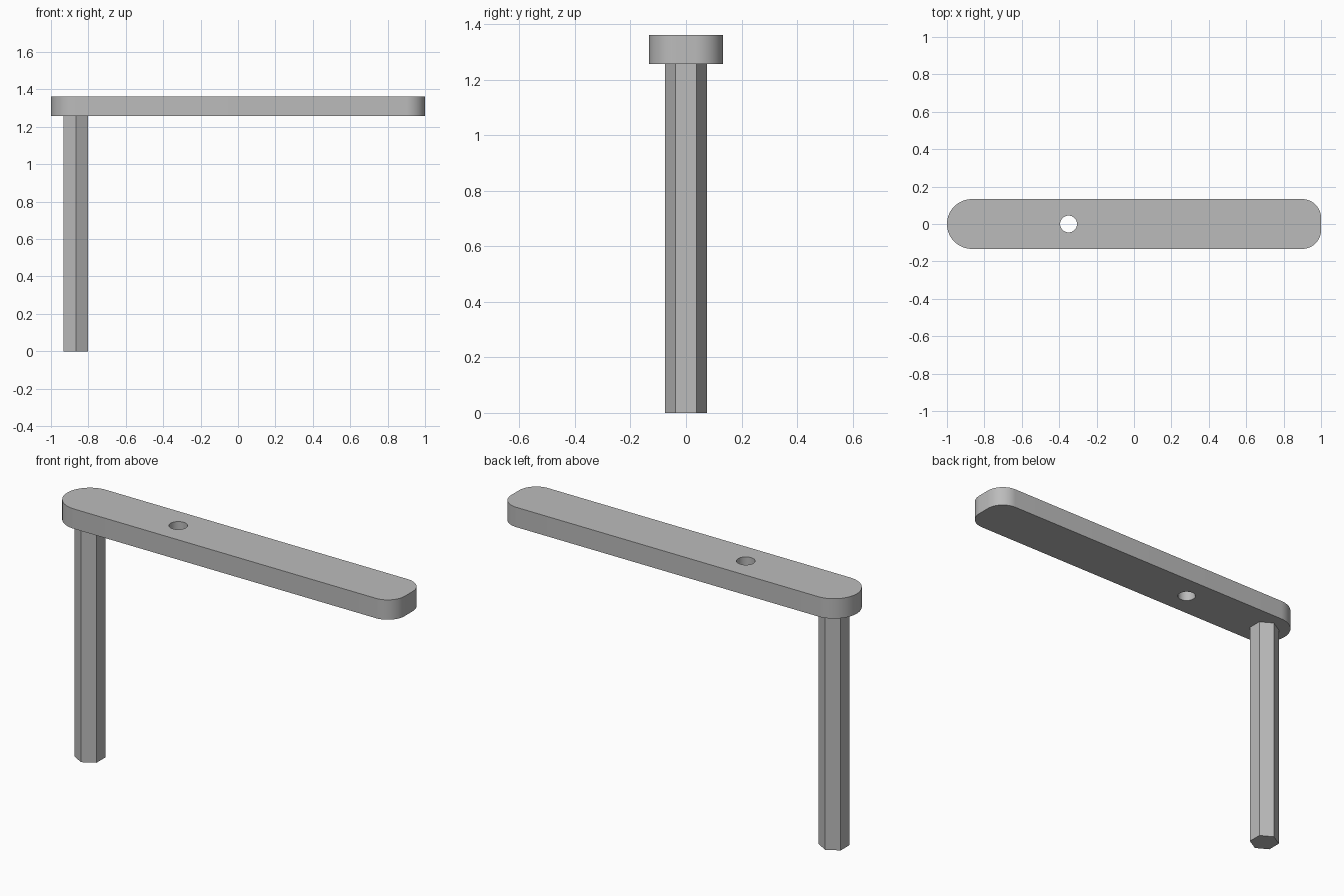
import bpy
import bmesh
from math import cos, sin, pi, radians

default_cube = bpy.data.objects.get("Cube")
if default_cube:
    bpy.data.objects.remove(default_cube, do_unlink=True)

steel = bpy.data.materials.new("grey_steel")
steel.use_nodes = True
colour = (0.5, 0.5, 0.5, 1)
steel.diffuse_color = colour
steel.node_tree.nodes["Principled BSDF"].inputs["Base Color"].default_value = colour

BAR_BOTTOM, BAR_TOP = 1.257, 1.362
HALF_WIDTH = 0.133
CORNER = 0.1
LEG_X = HALF_WIDTH - 1


def arc(cx, cy, radius, start, end, steps):
    angles = [radians(start + (end - start) * i / steps) for i in range(steps + 1)]
    return [(cx + radius * cos(a), cy + radius * sin(a)) for a in angles]


def extruded(name, loops, bottom, top):
    """Fill closed loops (later ones become holes) and extrude them upward."""
    bm = bmesh.new()
    edges = []
    for loop in loops:
        verts = [bm.verts.new((x, y, bottom)) for x, y in loop]
        edges += [bm.edges.new((v, verts[i - 1])) for i, v in enumerate(verts)]
    bmesh.ops.triangle_fill(bm, use_beauty=True, edges=edges)
    result = bmesh.ops.extrude_face_region(bm, geom=bm.faces[:])
    moved = [g for g in result["geom"] if isinstance(g, bmesh.types.BMVert)]
    bmesh.ops.translate(bm, verts=moved, vec=(0, 0, top - bottom))
    bmesh.ops.recalc_face_normals(bm, faces=bm.faces[:])
    mesh = bpy.data.meshes.new(name)
    bm.to_mesh(mesh)
    bm.free()
    mesh.materials.append(steel)
    obj = bpy.data.objects.new(name, mesh)
    bpy.context.collection.objects.link(obj)
    return obj


# Handle bar: full round at the leg end, rounded corners at the other, one hole
inner = HALF_WIDTH - CORNER
outline = (arc(LEG_X, 0, HALF_WIDTH, 90, 270, 32)
           + arc(1 - CORNER, -inner, CORNER, -90, 0, 16)
           + arc(1 - CORNER, inner, CORNER, 0, 90, 16))
hole = arc(-0.35, 0, 0.045, 0, 360, 32)[:-1]
bar = extruded("handle_bar", [outline, hole], BAR_BOTTOM, BAR_TOP)

# Hexagonal leg with corners toward front and back
hexagon = arc(LEG_X, 0, 0.075, 30, 390, 6)[:-1]
extruded("hex_leg", [hexagon], 0, BAR_BOTTOM)

# Smooth the rounded ends, keep the rims sharp
bpy.ops.object.select_all(action="DESELECT")
bar.select_set(True)
bpy.context.view_layer.objects.active = bar
bpy.ops.object.shade_smooth_by_angle(angle=radians(30))
